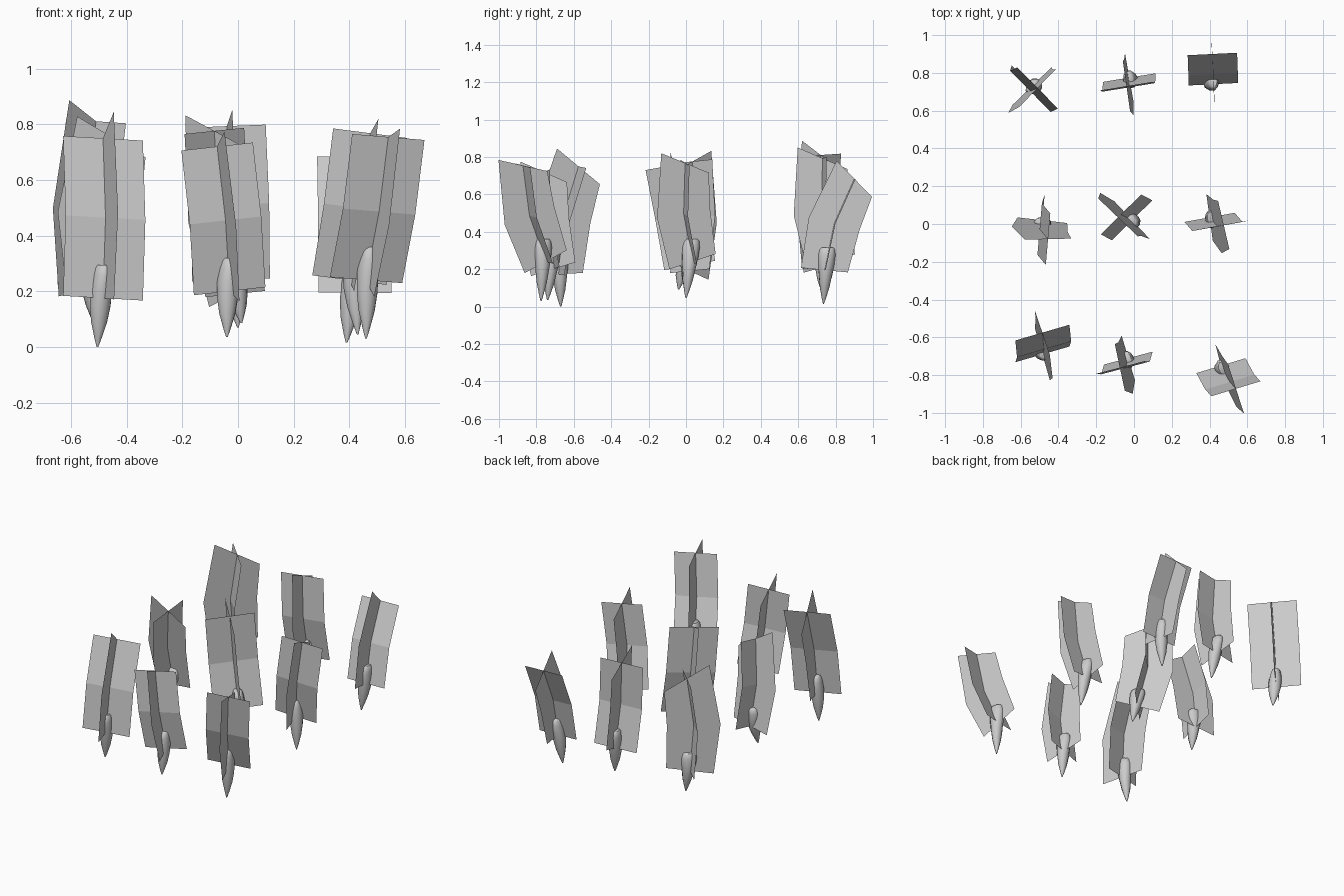
import bpy, math
from mathutils import Vector, Matrix

old = bpy.data.objects.get("Cube")
if old:
    bpy.data.objects.remove(old, do_unlink=True)

grey = bpy.data.materials.new("plain grey")
grey.diffuse_color = (0.6, 0.6, 0.6, 1)
grey.use_nodes = True
grey.node_tree.nodes["Principled BSDF"].inputs["Base Color"].default_value = (0.6, 0.6, 0.6, 1)

# Curved leaf axis: (y, z, droop of the section in degrees, section width)
SECTIONS = [(0, 0, 5, 0.252), (0.05, 0.25, 13, 0.28), (0.155, 0.49, 45, 0.27)]
CHORD = Vector((0, 0.155, 0.49))
LEAF_WIDTH = 0.262
# Root profile: (fraction of length from the tip, side radius, front-back radius)
ROOT = [(0, 0.003, 0.003), (0.1, 0.013, 0.012), (0.3, 0.03, 0.027), (0.5, 0.039, 0.036),
        (0.7, 0.04, 0.045), (0.87, 0.034, 0.048), (0.97, 0.027, 0.042), (1, 0.02, 0.033)]
SIDES = 10


def add_object(name, verts, faces):
    mesh = bpy.data.meshes.new(name)
    mesh.from_pydata(verts, [], faces)
    mesh.materials.append(grey)
    mesh.update()
    obj = bpy.data.objects.new(name, mesh)
    bpy.context.collection.objects.link(obj)
    return obj


def add_leaves(name, base, turn, lean, scale):
    # Two crossed strips that share one curved axis
    chord = turn @ CHORD * scale
    rise = math.sqrt(chord.length_squared - lean[0] ** 2 - lean[1] ** 2)
    tilt = chord.rotation_difference(Vector((*lean, rise))).to_matrix()
    verts, faces = [], []
    for strip in range(2):
        for y, z, droop, width in SECTIONS:
            a = math.radians(droop)
            half = (Vector((LEAF_WIDTH / 2, 0, 0)) if strip == 0 else
                    Vector((0, math.cos(a), -math.sin(a))) * width / 2)
            for side in (-1, 1):
                local = Vector((0, y, z)) + half * side
                verts.append(base + tilt @ turn @ local * scale)
        for row in range(len(SECTIONS) - 1):
            k = strip * 2 * len(SECTIONS) + row * 2
            faces.append((k, k + 1, k + 3, k + 2))
    add_object(name, verts, faces)


def add_root(name, tip, crown, turn):
    # Tapered root with a blunt crown
    verts, faces = [], []
    for t, rx, ry in ROOT:
        for i in range(SIDES):
            a = math.tau * i / SIDES
            verts.append(tip.lerp(crown, t) + turn @ Vector((rx * math.cos(a), ry * math.sin(a), 0)))
    for j in range(len(ROOT) - 1):
        for i in range(SIDES):
            n = (i + 1) % SIDES
            faces.append((j * SIDES + i, j * SIDES + n, (j + 1) * SIDES + n, (j + 1) * SIDES + i))
    faces.append(tuple(reversed(range(SIDES))))
    faces.append(tuple(range(len(verts) - SIDES, len(verts))))
    obj = add_object(name, verts, faces)
    bpy.ops.object.select_all(action='DESELECT')
    obj.select_set(True)
    bpy.context.view_layer.objects.active = obj
    bpy.ops.object.shade_smooth_by_angle(angle=math.radians(50))


# name, leaf base, yaw, lean of the leaf top, scale, root tip
PLANTS = [
    ("back_right", (-0.54, 0.73, 0.21), -45, (0.03, -0.01), 1.17, (-0.51, 0.73, 0.07)),
    ("back_middle", (-0.025, 0.775, 0.24), 9, (-0.015, -0.045), 1.08, (0, 0.745, 0.07)),
    ("back_left", (0.42, 0.74, 0.195), 3, (-0.005, 0.16), 1.0, (0.39, 0.735, 0.015)),
    ("middle_right", (-0.485, 0.02, 0.22), -93, (0.03, -0.1), 1.06, (-0.5, -0.04, 0.09)),
    ("centre", (-0.01, 0.02, 0.19), -135, (-0.075, 0.015), 1.15, (0.012, 0, 0.085)),
    ("middle_left", (0.4, 0.035, 0.24), 11, (0.075, -0.04), 1.04, (0.43, 0, 0.045)),
    ("front_right", (-0.485, -0.69, 0.175), 17, (0, 0.115), 1.14, (-0.505, -0.67, 0)),
    ("front_middle", (-0.03, -0.71, 0.2), 14, (-0.045, -0.05), 1.02, (-0.04, -0.74, 0.035)),
    ("front_left", (0.46, -0.75, 0.24), 17, (0.08, -0.122), 1.04, (0.46, -0.775, 0.03)),
]
for name, base, yaw, lean, scale, tip in PLANTS:
    base = Vector(base)
    turn = Matrix.Rotation(math.radians(yaw), 3, 'Z')
    add_leaves(name + "_leaves", base, turn, lean, scale)
    crown = base + Vector((lean[0] * 0.1, lean[1] * 0.1, 0.12))
    add_root(name + "_root", Vector(tip), crown, turn)
